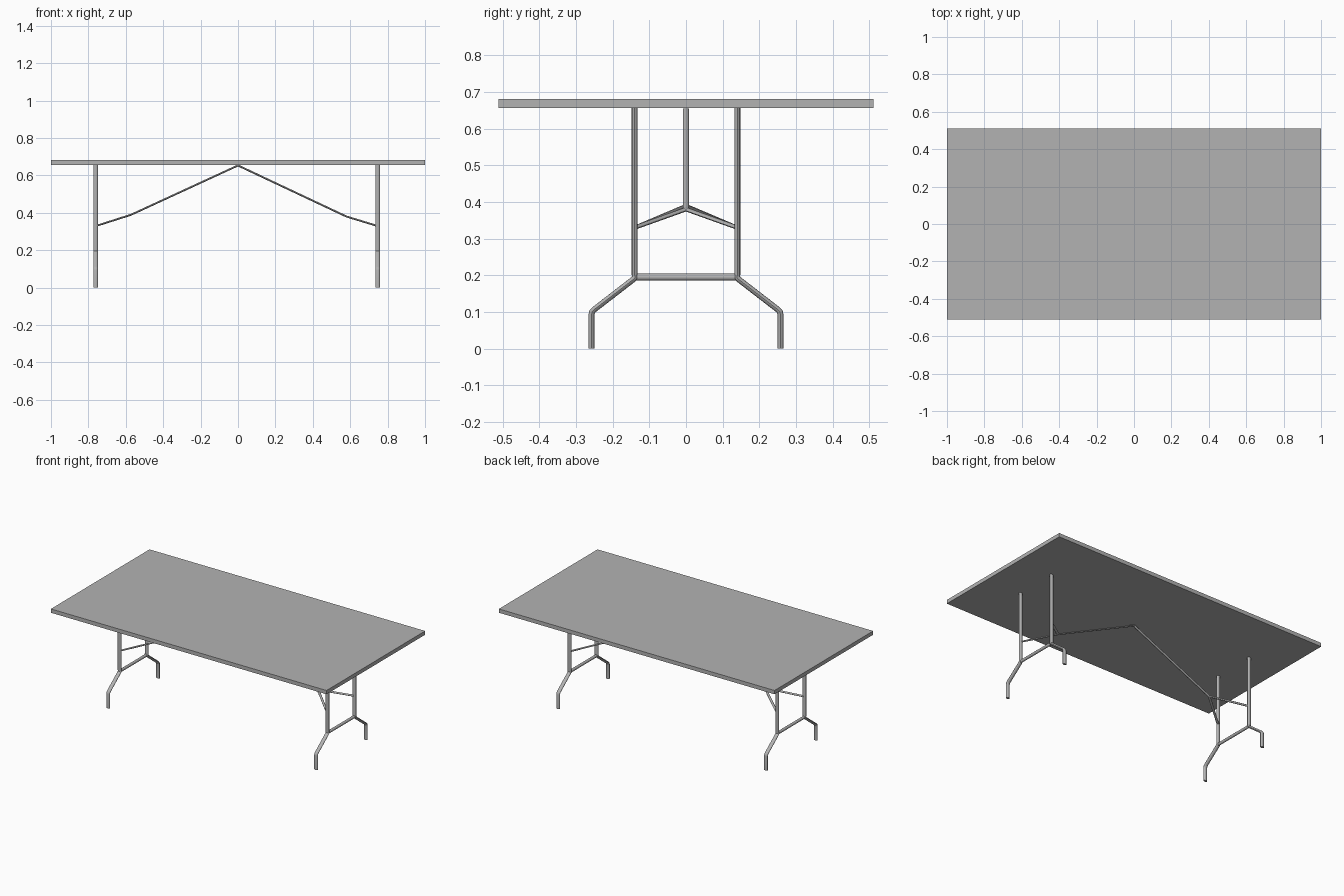
import bpy, bmesh, math
from mathutils import Vector

if "Cube" in bpy.data.objects:
    bpy.data.objects.remove(bpy.data.objects["Cube"])


def make_mat(name, rgb):
    m = bpy.data.materials.new(name)
    m.diffuse_color = (*rgb, 1)
    m.use_nodes = True
    m.node_tree.nodes["Principled BSDF"].inputs["Base Color"].default_value = m.diffuse_color
    return m


grey = make_mat("plain grey", (0.45, 0.45, 0.45))


def finish(bm, name, smooth=False):
    bmesh.ops.recalc_face_normals(bm, faces=bm.faces)
    me = bpy.data.meshes.new(name)
    bm.to_mesh(me)
    bm.free()
    me.materials.append(grey)
    ob = bpy.data.objects.new(name, me)
    bpy.context.collection.objects.link(ob)
    if smooth:
        bpy.ops.object.select_all(action='DESELECT')
        ob.select_set(True)
        bpy.context.view_layer.objects.active = ob
        bpy.ops.object.shade_smooth_by_angle(angle=math.radians(35))
    return ob


def tube(name, pts, u, ru, rv, sides=12):
    """Sweep an oval along a flat path; u is the normal of the path's plane."""
    pts = [Vector(p) for p in pts]
    u = Vector(u).normalized()
    dirs = [(b - a).normalized() for a, b in zip(pts, pts[1:])]
    bm = bmesh.new()
    rings = []
    for i, p in enumerate(pts):
        a, b = dirs[max(i - 1, 0)], dirs[min(i, len(dirs) - 1)]
        t = (a + b).normalized()
        v = t.cross(u).normalized() / max(t.dot(a), 0.3)   # mitred corner
        rings.append([bm.verts.new(p + u * ru * math.cos(k) + v * rv * math.sin(k))
                      for k in (2 * math.pi * j / sides for j in range(sides))])
    for r, s in zip(rings, rings[1:]):
        for j in range(sides):
            k = (j + 1) % sides
            bm.faces.new((r[j], r[k], s[k], s[j]))
    bm.faces.new(rings[0])
    bm.faces.new(rings[-1])
    return finish(bm, name, True)


# Table top
bm = bmesh.new()
bmesh.ops.create_cube(bm, size=1)
for v in bm.verts:
    v.co = (v.co.x * 2, v.co.y * 1.022, 0.669 + v.co.z * 0.025)
finish(bm, "table_top")

# Leg frames and folding braces: (side, leg x, brace joint x, joint z)
for side, lx, jx, jz in (("left", -0.761, -0.573, 0.389), ("right", 0.747, 0.58, 0.38)):
    s = 1 if lx > 0 else -1
    for end, d in (("front", -1), ("back", 1)):
        # Bent legs
        tube(f"{side}_{end}_leg",
             [(lx, 0.14 * d, 0.658), (lx, 0.14 * d, 0.202), (lx, 0.139 * d, 0.194),
              (lx, 0.133 * d + 0.012 * d, 0.188), (lx, 0.25 * d, 0.107),
              (lx, 0.256 * d, 0.101), (lx, 0.258 * d, 0.092), (lx, 0.258 * d, 0)],
             (1, 0, 0), 0.0125, 0.008)
    # Cross bar between the legs
    tube(f"{side}_cross_bar", [(lx, -0.138, 0.195), (lx, 0.138, 0.195)],
         (1, 0, 0), 0.009, 0.0095)
    # V shaped brace
    a = Vector((lx - 0.006 * s, -0.137, 0.331))
    b = Vector((jx, 0, jz))
    c = Vector((lx - 0.006 * s, 0.137, 0.331))
    tube(f"{side}_v_brace", [a, b, c], (b - a).cross(c - b), 0.005, 0.008)
    # Long brace up to the middle of the top
    tube(f"{side}_long_brace", [(jx, 0, jz), (0, 0, 0.653)], (0, 1, 0), 0.008, 0.005)
